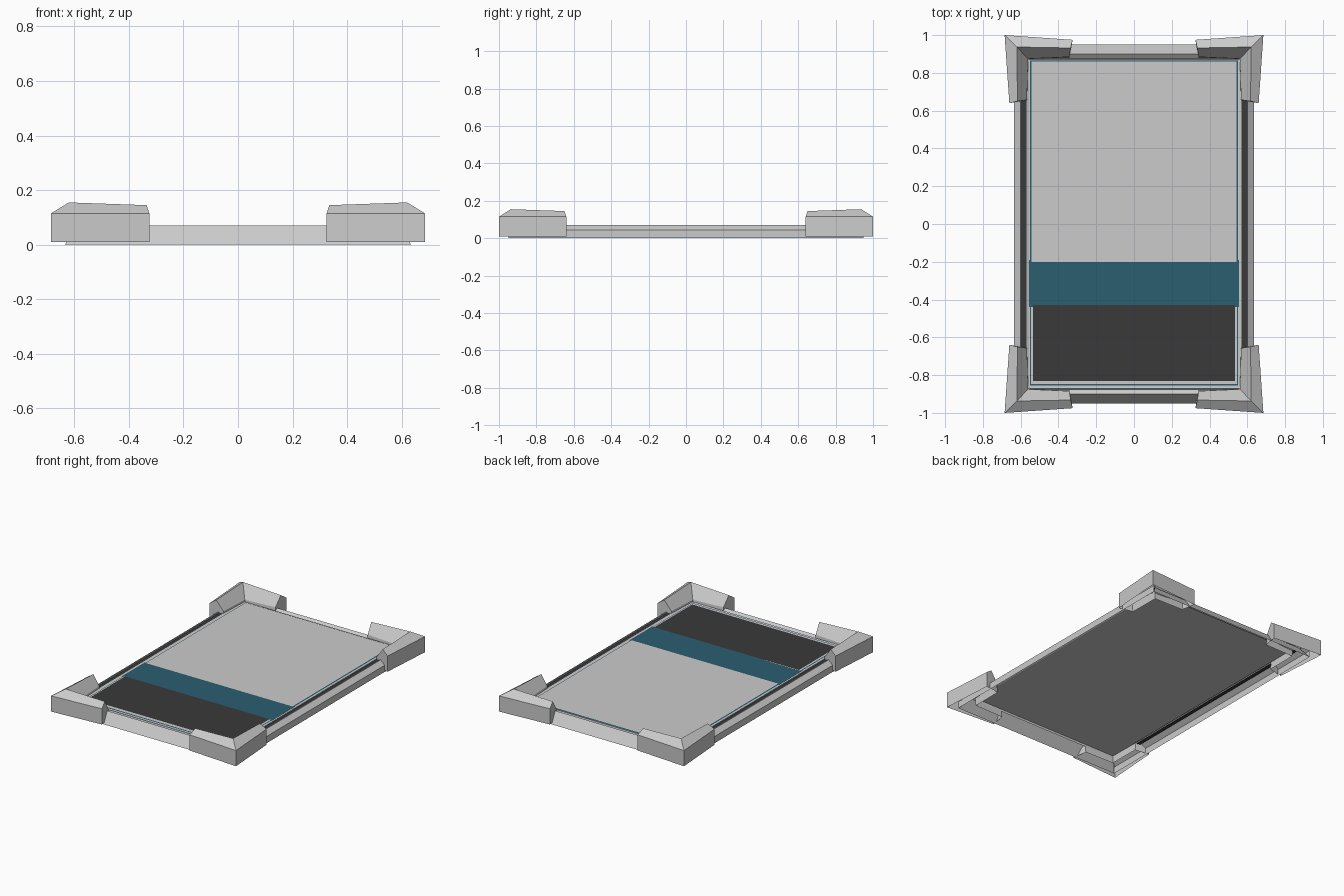
import bpy, bmesh

if "Cube" in bpy.data.objects:
    bpy.data.objects.remove(bpy.data.objects["Cube"])


def mat(name, r, g, b):
    m = bpy.data.materials.new(name)
    m.diffuse_color = (r, g, b, 1)
    m.use_nodes = True
    m.node_tree.nodes["Principled BSDF"].inputs["Base Color"].default_value = m.diffuse_color
    return m


LIGHT = mat("light_grey", 0.60, 0.60, 0.60)
DARK = mat("charcoal", 0.042, 0.042, 0.042)
BLUE = mat("teal_blue", 0.025, 0.112, 0.165)


def make(name, bm, *mats):
    me = bpy.data.meshes.new(name)
    bm.to_mesh(me)
    bm.free()
    for m in mats:
        me.materials.append(m)
    ob = bpy.data.objects.new(name, me)
    bpy.context.collection.objects.link(ob)
    return ob


def skin(bm, sections, dark_span=None):
    """Bridge matching open sections with quads; one span may be dark."""
    rows = [[bm.verts.new(p) for p in s] for s in sections]
    for a, b in zip(rows, rows[1:]):
        for i in range(len(a) - 1):
            f = bm.faces.new((a[i], a[i + 1], b[i + 1], b[i]))
            f.material_index = 1 if i == dark_span else 0
    return rows


def orient(bm, flip):
    if flip:
        bmesh.ops.reverse_faces(bm, faces=bm.faces)


# frame rails: open-bottomed profiles with mitred ends
SIDE = [(.635, 0), (.635, .045), (.602, .07), (.597, .07), (.597, .062),
        (.57, .062), (.57, .068), (.556, .062)]
END = [(.95, 0), (.90, .07), (.875, .05), (.872, .064), (.865, .062)]
for s, label in ((1, "right"), (-1, "left")):
    bm = bmesh.new()
    skin(bm, [[(s * o, e * (.95 + o - .635), z) for o, z in SIDE] for e in (1, -1)], 4)
    orient(bm, s > 0)
    make(label + "_rail", bm, LIGHT, DARK)
for s, label in ((1, "back"), (-1, "front")):
    bm = bmesh.new()
    skin(bm, [[(e * (.635 + o - .95), s * o, z) for o, z in END] for e in (1, -1)])
    orient(bm, s < 0)
    make(label + "_rail", bm, LIGHT)

# corner guards: tapered L shells with a ridge
X_TIP = [(.325, .975, .01), (.325, .975, .115), (.335, .932, .145),
         (.342, .885, .08), (.342, .875, .012)]
MITRE = [(.685, 1.0, .01), (.685, 1.0, .115), (.62, .937, .155),
         (.562, .875, .075), (.558, .871, .012)]
Y_TIP = [(.66, .64, .01), (.66, .64, .115), (.617, .65, .145),
         (.568, .657, .08), (.56, .657, .012)]
for sx in (1, -1):
    for sy in (1, -1):
        bm = bmesh.new()
        rows = skin(bm, [[(sx * x, sy * y, z) for x, y, z in sec]
                         for sec in (X_TIP, MITRE, Y_TIP)])
        bm.faces.new(rows[0][::-1])
        bm.faces.new(rows[2])
        bmesh.ops.recalc_face_normals(bm, faces=bm.faces)
        top = max(bm.faces, key=lambda f: abs(f.normal.z))
        orient(bm, top.normal.z < 0)
        make(("back" if sy > 0 else "front") + ("_right" if sx > 0 else "_left") + "_corner",
             bm, LIGHT)


# thin layered sheets of the flat surface
def sheet(name, hx, y0, y1, z, m):
    bm = bmesh.new()
    bm.faces.new([bm.verts.new(p) for p in
                  ((-hx, y0, z), (hx, y0, z), (hx, y1, z), (-hx, y1, z))])
    make(name, bm, m)


sheet("base_panel", .558, -.868, .868, .061, LIGHT)
sheet("blue_underlay", .550, -.856, .866, .064, BLUE)
sheet("blue_band", .556, -.44, -.19, .0655, BLUE)
sheet("main_sheet", .543, -.20, .860, .067, LIGHT)
sheet("lower_border", .544, -.848, -.43, .0655, LIGHT)
sheet("dark_panel", .535, -.83, -.43, .068, DARK)
